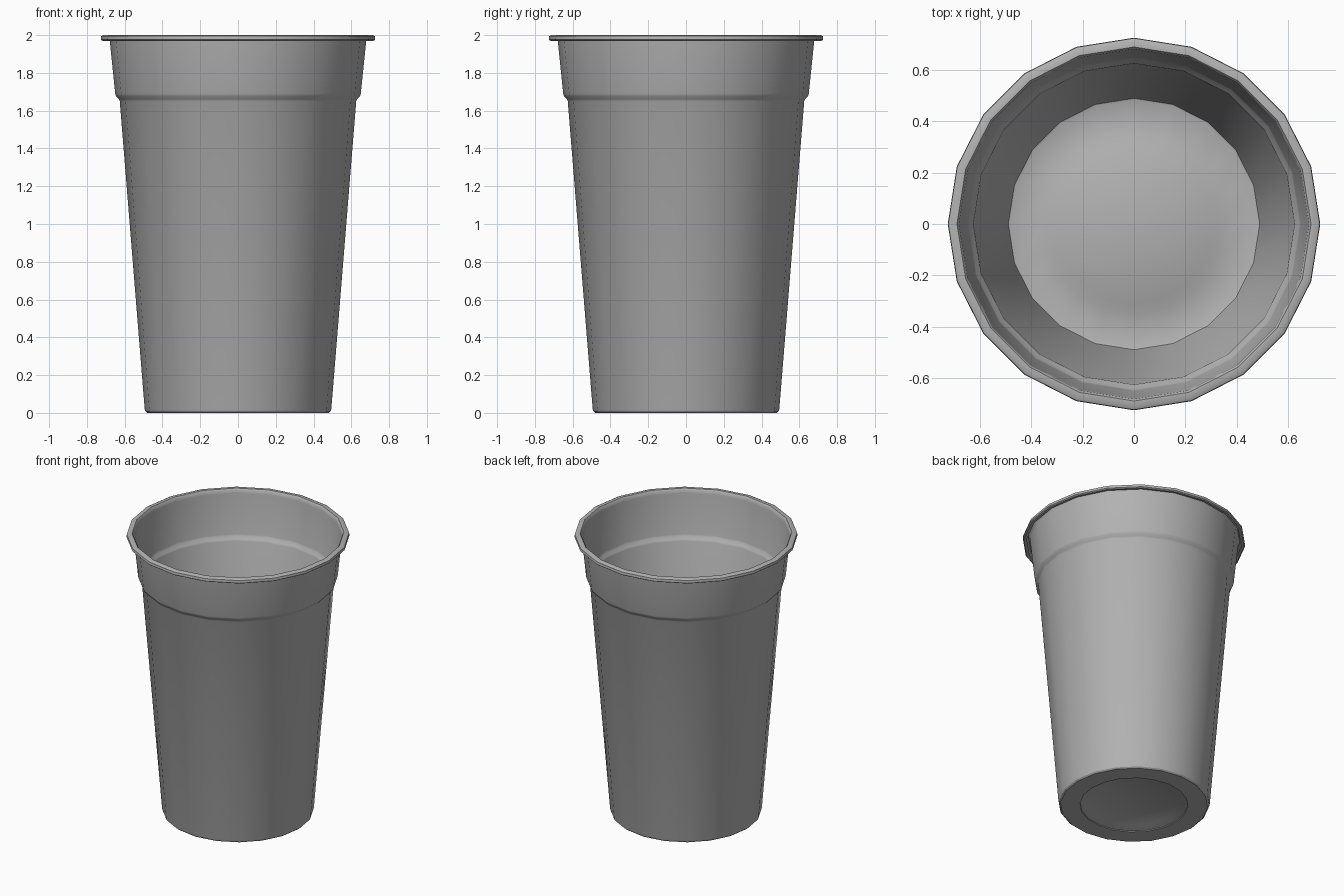
import bpy, bmesh, math

if "Cube" in bpy.data.objects:
    bpy.data.objects.remove(bpy.data.objects["Cube"])

SIDES = 20

grey = bpy.data.materials.new("cup_grey")
grey.diffuse_color = (0.45, 0.45, 0.45, 1)
grey.use_nodes = True
grey.node_tree.nodes["Principled BSDF"].inputs["Base Color"].default_value = grey.diffuse_color


def lathe(name, profile, closed=False):
    """Revolve (radius, height) points around z; radius 0 makes a single pole."""
    bm = bmesh.new()
    rings = []
    for r, z in profile:
        if r == 0:
            rings.append([bm.verts.new((0, 0, z))] * SIDES)
        else:
            rings.append([bm.verts.new((r * math.cos(2 * math.pi * i / SIDES),
                                        r * math.sin(2 * math.pi * i / SIDES), z))
                          for i in range(SIDES)])
    pairs = list(zip(rings, rings[1:]))
    if closed:
        pairs.append((rings[-1], rings[0]))
    for a, b in pairs:
        for i in range(SIDES):
            j = (i + 1) % SIDES
            corners = list(dict.fromkeys((a[i], a[j], b[j], b[i])))
            bm.faces.new(corners)
    mesh = bpy.data.meshes.new(name)
    bm.to_mesh(mesh)
    bm.free()
    mesh.materials.append(grey)
    ob = bpy.data.objects.new(name, mesh)
    bpy.context.collection.objects.link(ob)
    bpy.ops.object.select_all(action='DESELECT')
    ob.select_set(True)
    bpy.context.view_layer.objects.active = ob
    bpy.ops.object.shade_smooth_by_angle(angle=math.radians(35))
    return ob


# Thin cup: raised base centre, foot, tapered wall, stacking step, rolled rim
lathe("cup", [
    (0, 0.025), (0.31, 0.025), (0.35, 0.005),            # base
    (0.482, 0.005), (0.49, 0.008), (0.494, 0.02),        # foot corner
    (0.626, 1.65), (0.632, 1.662), (0.646, 1.677), (0.65, 1.69),  # step
    (0.679, 1.97), (0.682, 1.99),                        # upper band
    (0.690, 2.0), (0.712, 2.0), (0.724, 1.994),          # rim top
    (0.726, 1.976), (0.718, 1.97), (0.70, 1.972),        # rim lip
])

# Foot ring the cup stands on
lathe("foot_ring", [(0.35, 0.005), (0.352, 0.0), (0.48, 0.0), (0.49, 0.008)])
